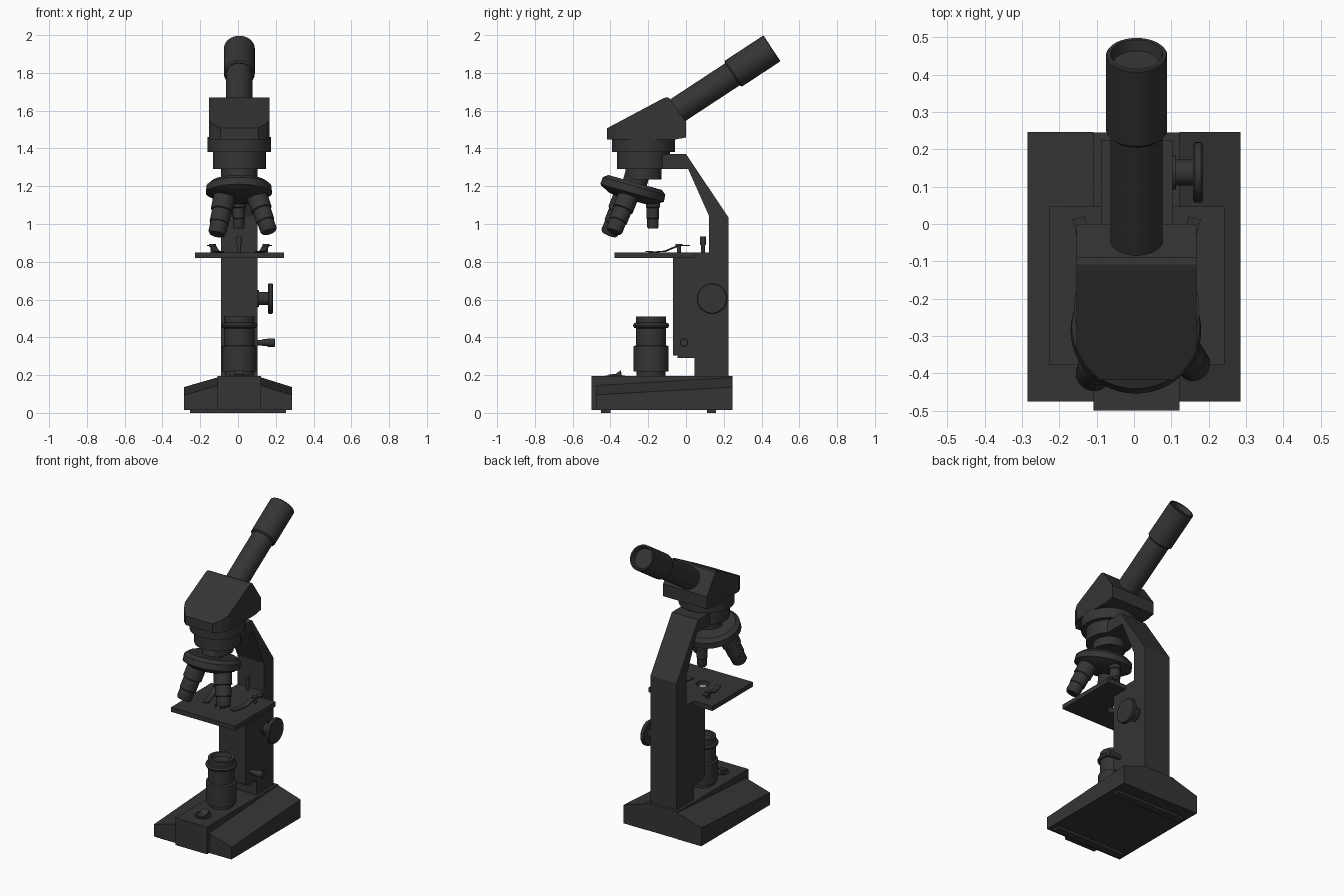
import bpy, bmesh, math
from mathutils import Vector, Matrix

if "Cube" in bpy.data.objects:
    bpy.data.objects.remove(bpy.data.objects["Cube"])

CX = 0.007  # centre line of the instrument
dark = bpy.data.materials.new("dark_paint")
dark.diffuse_color = (0.035, 0.035, 0.035, 1)
dark.use_nodes = True
dark.node_tree.nodes["Principled BSDF"].inputs["Base Color"].default_value = dark.diffuse_color


def finish(name, bm, smooth=False):
    bmesh.ops.recalc_face_normals(bm, faces=bm.faces)
    me = bpy.data.meshes.new(name)
    bm.to_mesh(me)
    bm.free()
    ob = bpy.data.objects.new(name, me)
    bpy.context.collection.objects.link(ob)
    me.materials.append(dark)
    if smooth:
        bpy.ops.object.select_all(action='DESELECT')
        bpy.context.view_layer.objects.active = ob
        ob.select_set(True)
        bpy.ops.object.shade_smooth_by_angle(angle=math.radians(35))
    return ob


def prism(pts, axis, a, b):
    """Extrude a flat outline along X (points are y,z) or Z (points are x,y)."""
    bm = bmesh.new()
    place = (lambda p, t: (t, p[0], p[1])) if axis == 'X' else (lambda p, t: (p[0], p[1], t))
    lo = [bm.verts.new(place(p, a)) for p in pts]
    hi = [bm.verts.new(place(p, b)) for p in pts]
    bm.faces.new(lo)
    bm.faces.new(hi)
    for i in range(len(pts)):
        j = (i + 1) % len(pts)
        bm.faces.new((lo[i], lo[j], hi[j], hi[i]))
    return bm


def box(name, x0, x1, y0, y1, z0, z1):
    return finish(name, prism([(x0, y0), (x1, y0), (x1, y1), (x0, y1)], 'Z', z0, z1))


def lathe(name, profile, origin, axis=(0, 0, 1), n=40):
    """Revolve (radius, distance) pairs around an axis; end caps are closed."""
    bm = bmesh.new()
    m = Matrix.Translation(origin) @ Vector(axis).to_track_quat('Z', 'Y').to_matrix().to_4x4()
    rings = [[bm.verts.new(m @ Vector((r * math.cos(2 * math.pi * k / n),
                                       r * math.sin(2 * math.pi * k / n), d)))
              for k in range(n)] for r, d in profile]
    for p, q in zip(rings, rings[1:]):
        for k in range(n):
            l = (k + 1) % n
            bm.faces.new((p[k], p[l], q[l], q[k]))
    bm.faces.new(rings[0])
    bm.faces.new(rings[-1])
    return finish(name, bm, True)


# Base: centre block, two sloping wings, foot strips
box("base_centre", -0.108, 0.122, -0.50, 0.245, 0.015, 0.195)
for side, inner, outer in (("left", -0.108, -0.285), ("right", 0.122, 0.285)):
    bm = bmesh.new()
    ends = []
    for y, zi, zo in ((-0.475, 0.145, 0.095), (0.247, 0.188, 0.137)):
        ends.append([bm.verts.new(c) for c in
                     ((inner, y, 0.015), (outer, y, 0.015), (outer, y, zo), (inner, y, zi))])
    for e in ends:
        bm.faces.new(e)
    for i in range(4):
        j = (i + 1) % 4
        bm.faces.new((ends[0][i], ends[0][j], ends[1][j], ends[1][i]))
    finish(side + "_base_wing", bm)
for label, y in (("front", -0.425), ("back", 0.135)):
    box(label + "_foot_strip", -0.255, 0.255, y - 0.025, y + 0.025, 0, 0.018)

# Rocker switch in a round bezel
lathe("switch_bezel", [(0.052, 0), (0.052, 0.006), (0.042, 0.006), (0.042, 0.002)], (CX, -0.375, 0.193))
finish("switch_rocker", prism([(-0.41, 0.19), (-0.41, 0.203), (-0.372, 0.207), (-0.345, 0.226),
                               (-0.338, 0.19)], 'X', CX - 0.025, CX + 0.025))

# Lamp and condenser
lathe("lamp_housing", [(0.076, 0), (0.076, 0.025), (0.092, 0.025), (0.092, 0.16), (0.08, 0.165),
                       (0.08, 0.255), (0.09, 0.258), (0.096, 0.27), (0.09, 0.282), (0.08, 0.285),
                       (0.08, 0.317), (0.062, 0.317), (0.055, 0.295)], (CX, -0.185, 0.193))

# Column and bent arm
finish("column_and_arm", prism([
    (0.045, 0.19), (0.225, 0.19), (0.225, 1.035), (0.0, 1.37), (-0.16, 1.37), (-0.16, 1.29),
    (0.012, 1.29), (0.123, 1.04), (0.123, 0.82), (-0.07, 0.82), (-0.07, 0.305), (-0.045, 0.305),
    (-0.045, 0.29), (0.045, 0.29)], 'X', CX - 0.096, CX + 0.096))

# Focus knobs
lathe("focus_knob", [(0.045, 0), (0.045, 0.012), (0.035, 0.012), (0.035, 0.058), (0.074, 0.058),
                     (0.081, 0.063), (0.081, 0.08), (0.076, 0.085)], (0.1, 0.138, 0.605), (1, 0, 0))
lathe("condenser_knob", [(0.014, 0), (0.014, 0.03), (0.018, 0.03), (0.018, 0.055), (0.022, 0.055),
                         (0.022, 0.093), (0.019, 0.096)], (0.1, -0.01, 0.372), (1, 0, 0), 24)

# Stage with light hole
stage = finish("stage", prism([(-0.227, -0.378), (0.243, -0.378), (0.243, 0.047), (0.103, 0.047),
                               (0.103, 0.124), (-0.089, 0.124), (-0.089, 0.047), (-0.227, 0.047)],
                              'Z', 0.82, 0.85))
cutter = lathe("hole_cutter", [(0.04, 0), (0.04, 0.2)], (CX, -0.185, 0.75))
cutter.hide_render = True
mod = stage.modifiers.new("light_hole", 'BOOLEAN')
mod.operation = 'DIFFERENCE'
mod.object = cutter
bpy.context.view_layer.objects.active = stage
bpy.ops.object.modifier_apply(modifier=mod.name)
bpy.data.objects.remove(cutter)

# Stage clips with their posts, and the tall stop screw
path = [(0.055, 0.89), (0.0, 0.888), (-0.035, 0.876), (-0.075, 0.859), (-0.13, 0.855), (-0.18, 0.857)]
outline = path + [(y, z - 0.006) for y, z in reversed(path)]
for label, s in (("left", -1), ("right", 1)):
    bm = prism(outline, 'X', -0.017, 0.017)
    at = Vector((CX + s * 0.142, -0.037, 0))
    bmesh.ops.transform(bm, matrix=Matrix.Translation(at) @ Matrix.Rotation(-s * 0.25, 4, 'Z'),
                        verts=bm.verts)
    finish(label + "_stage_clip", bm)
    lathe(label + "_clip_post", [(0.011, 0), (0.011, 0.035), (0.018, 0.035), (0.018, 0.046)],
          (at.x, at.y, 0.848), n=20)
lathe("stage_stop_screw", [(0.01, 0), (0.01, 0.04), (0.015, 0.04), (0.015, 0.085)],
      (CX, 0.09, 0.848), n=20)

# Collar under the head, and neck of the turret
lathe("head_collar", [(0.096, 0), (0.096, 0.055), (0.14, 0.055), (0.14, 0.145), (0.168, 0.145),
                      (0.168, 0.225)], (CX, -0.225, 1.235), n=48)
tilt = math.radians(15.5)
down = Vector((0, -math.sin(tilt), -math.cos(tilt)))
top = Vector((CX - 0.002, -0.27, 1.22))
lathe("turret_neck", [(0.065, -0.04), (0.065, 0.01)], top, down)
lathe("turret", [(0.148, 0), (0.172, 0.02), (0.175, 0.058), (0.155, 0.07), (0.12, 0.088),
                 (0.08, 0.096)], top, down, 48)

# Three objectives (scaled from one stepped profile)
for label, r, a, b in (("left", 0.056, (-0.07, -0.325, 1.15), (-0.112, -0.408, 0.945)),
                       ("right", 0.053, (0.1, -0.305, 1.15), (0.165, -0.383, 0.958)),
                       ("rear", 0.036, (0.004, -0.175, 1.16), (0.004, -0.175, 0.975))):
    v = Vector(b) - Vector(a)
    shape = [(1.05, 0), (1.05, 0.38), (0.92, 0.4), (0.92, 0.7), (0.84, 0.72), (0.84, 0.95), (0.7, 1)]
    lathe(label + "_objective", [(r * k, v.length * t) for k, t in shape], a, v, 28)

# Prism head: side profile with the front corners cut off
bm = prism([(-0.418, 1.447), (-0.418, 1.507), (-0.125, 1.663), (-0.108, 1.67), (-0.09, 1.668),
            (0.0, 1.54), (0.0, 1.458), (-0.06, 1.447)], 'X', CX - 0.161, CX + 0.161)
for s in (-1, 1):
    for point, normal in (((CX + s * 0.161, -0.335, 0), (s * 0.06, -0.03, 0)),
                          ((CX + s * 0.14, -0.377, 0), (s * 0.04, -0.04, 0))):
        cut = bmesh.ops.bisect_plane(bm, geom=bm.verts[:] + bm.edges[:] + bm.faces[:],
                                     plane_co=point, plane_no=normal, clear_outer=True)
        bmesh.ops.holes_fill(bm, edges=[e for e in bm.edges if e.is_boundary])
finish("prism_head", bm)

# Inclined tube and eyepiece with a recessed lens
ang = math.radians(33.3)
along = Vector((0, math.cos(ang), math.sin(ang)))
end = Vector((CX, 0.455, 1.93))
lathe("eyepiece_tube", [(0.07, -0.66), (0.07, -0.23)], end, along, 48)
lathe("eyepiece", [(0.074, -0.25), (0.082, -0.242), (0.082, -0.004), (0.079, 0), (0.07, 0),
                   (0.062, -0.03)], end, along, 48)
